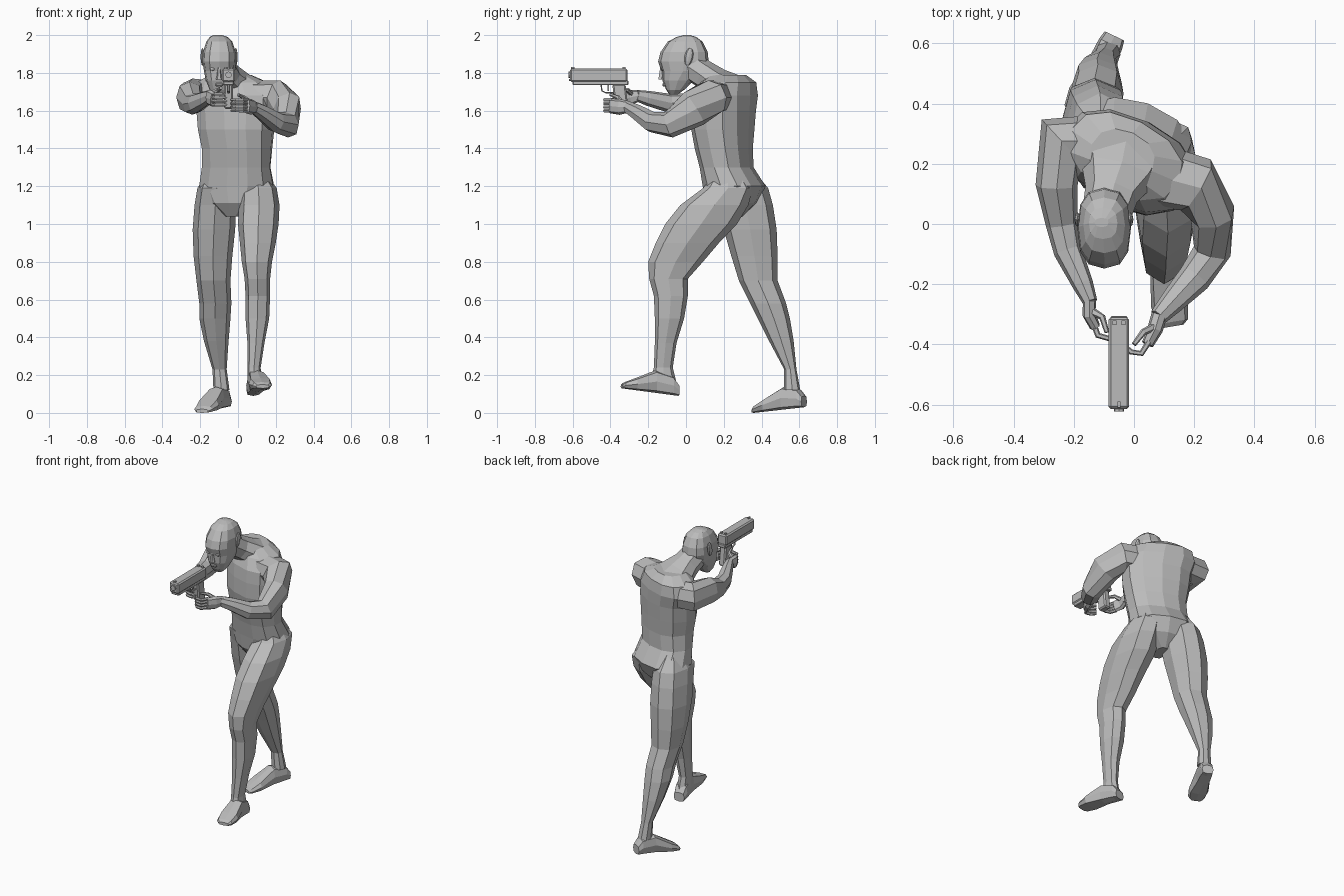
import bpy, bmesh, math
from mathutils import Vector, Matrix

CM = 0.01  # all measures below are centimetres
UP = Vector((0, 0, 1))

cube = bpy.data.objects.get("Cube")
if cube:
    bpy.data.objects.remove(cube, do_unlink=True)

grey = bpy.data.materials.new("plain_grey")
grey.use_nodes = True
grey.diffuse_color = (0.5, 0.5, 0.5, 1)
grey.node_tree.nodes["Principled BSDF"].inputs["Base Color"].default_value = grey.diffuse_color


def finish(name, bm):
    """Turn a bmesh into a flat shaded grey object."""
    bmesh.ops.recalc_face_normals(bm, faces=bm.faces[:])
    bmesh.ops.scale(bm, vec=Vector((CM, CM, CM)), verts=bm.verts[:])
    mesh = bpy.data.meshes.new(name)
    bm.to_mesh(mesh)
    bm.free()
    mesh.materials.append(grey)
    obj = bpy.data.objects.new(name, mesh)
    bpy.context.collection.objects.link(obj)
    return obj


def oval(centre, u, v, sides=8, power=0.85):
    """Ring of points on a slightly squared ellipse with half axes u and v."""
    def soft(value):
        return math.copysign(abs(value) ** power, value) if abs(value) > CM else 0
    angles = [math.tau * k / sides for k in range(sides)]
    return [Vector(centre) + u * soft(math.cos(a)) + v * soft(math.sin(a)) for a in angles]


def skin(name, rings):
    """Bridge rings of equal size and close both ends."""
    bm = bmesh.new()
    loops = [[bm.verts.new(p) for p in ring] for ring in rings]
    for low, high in zip(loops, loops[1:]):
        for k in range(len(low)):
            n = (k + 1) % len(low)
            bm.faces.new((low[k], low[n], high[n], high[k]))
    bm.faces.new(loops[0])
    bm.faces.new(loops[-1])
    return finish(name, bm)


def slices(name, bounds, sides=8, power=0.85):
    """Level slices, each given as left, right, front, back and height."""
    rings = []
    for left, right, front, back, z in bounds:
        middle = ((left + right) / 2, (front + back) / 2, z)
        u = Vector(((right - left) / 2, 0, 0))
        v = Vector((0, (back - front) / 2, 0))
        rings.append(oval(middle, u, v, sides, power))
    return skin(name, rings)


def limb(name, path, sides=8):
    """Tube across a path of x, y, z, half width, half height."""
    points = [Vector(p[:3]) for p in path]
    rings = []
    for i, (x, y, z, wide, tall) in enumerate(path):
        along = points[min(i + 1, len(path) - 1)] - points[max(i - 1, 0)]
        side = along.cross(UP).normalized()
        rise = side.cross(along).normalized()
        rings.append(oval(points[i], side * wide, rise * tall, sides))
    return skin(name, rings)


def box(name, x, y, z, bevel=0, shear=0):
    """Box from three ranges; shear leans its lower end backwards."""
    bm = bmesh.new()
    bmesh.ops.create_cube(bm, size=1)
    for v in bm.verts:
        low = v.co.z < 0
        v.co = [r[0] if c < 0 else r[1] for c, r in zip(v.co, (x, y, z))]
        v.co.y += shear if low else 0
    obj = finish(name, bm)
    if bevel:
        mod = obj.modifiers.new("bevel", "BEVEL")
        mod.width, mod.segments = bevel * CM, 1
    return obj


def ball(name, centre, size, tilt=0):
    bm = bmesh.new()
    bmesh.ops.create_uvsphere(bm, u_segments=8, v_segments=6, radius=1)
    move = Matrix.Translation(centre) @ Matrix.Rotation(tilt, 4, "X") @ Matrix.Diagonal((*size, 1))
    bmesh.ops.transform(bm, matrix=move, verts=bm.verts[:])
    return finish(name, bm)


def foot(name, heel, toe):
    """Wedge foot from heel to toe, both on the sole."""
    heel, toe = Vector(heel), Vector(toe)
    across = (toe - heel).cross(UP).normalized()
    shape = ((0, 3.6, 6), (0.1, 4.2, 10), (0.4, 4.6, 12), (0.75, 6.2, 6.5), (0.95, 5.2, 3.5), (1, 3.5, 2))
    rings = []
    for t, wide, tall in shape:
        spot = heel.lerp(toe, t) + UP * tall / 2
        rings.append(oval(spot, across * wide, UP * tall / 2, power=0.6))
    skin(name, rings)


# Torso: turned slices given as x, y, z, half width, half depth, turn
torso = []
for x, y, z, wide, deep, turn in (
        (-2, 23, 104, 4, 7, -15), (-1, 24, 111, 15, 13, -18), (-0.7, 25.5, 120, 20.5, 15.5, -20),
        (-1, 21.5, 130, 19, 13, -20), (-0.5, 20, 140, 19.3, 14, -22), (-1, 19.5, 150, 21, 15, -24),
        (-1, 20, 160, 22, 15, -25), (-2, 21, 168, 23.5, 14.5, -26), (-3, 22.5, 175, 20, 12.5, -26),
        (-4, 22, 179, 11, 9, -24)):
    spin = Matrix.Rotation(math.radians(turn), 3, "Z")
    torso.append(oval((x, y, z), spin @ Vector((wide, 0, 0)), spin @ Vector((0, deep, 0)), 12, 0.88))
skin("torso", torso)

# Legs: the left one forward and bent, the right one stretched back
slices("left_leg", (
    (5, 14, 16, 29, 128), (1, 20.5, 9, 35.5, 119), (0.5, 22, -3, 33, 110), (0, 21.5, -11, 27, 100),
    (1, 20, -16, 17.5, 90), (2, 18, -20, 9, 80), (3.5, 17, -19.5, 1, 71), (4, 17, -17, 1, 62),
    (4, 16.5, -16.5, -1, 50), (5, 14, -16.5, -5, 37), (5, 12, -17, -7, 24), (5, 12.5, -19, -5, 16)))
slices("right_leg", (
    (-16, -6, 22, 36, 128), (-21.5, -1, 14, 43.5, 119), (-23, -1, 17, 46, 110), (-24, -1.5, 20, 48, 97),
    (-23.5, -3, 24, 48.5, 83), (-22, -4, 28, 48.5, 70), (-20.5, -3.5, 34, 53, 58),
    (-20.5, -4, 38, 55, 50), (-18, -5, 44, 57, 38), (-13.5, -6, 52, 58.5, 23), (-13, -4.5, 52, 60.5, 12)))
foot("left_foot", (8, -4, 9), (13, -34, 13))
foot("right_foot", (-6.5, 62.5, 3), (-19, 36, 0))

# Arms, both reaching forward
limb("left_arm", (
    (5, 16.5, 167, 11, 9), (20.5, 13, 167, 9.8, 9.3), (26, 4, 161, 7.5, 10), (26, -9, 152.5, 6.3, 7),
    (20, -18, 154, 5.5, 5.5), (13, -25.5, 159, 4.2, 4.2), (8, -31, 162, 3, 3.2)))
limb("right_arm", (
    (-10, 27.5, 167, 9, 8.5), (-24, 27.5, 168, 9.8, 9), (-25.7, 13, 167, 7, 8.3), (-24, 0, 163.5, 5.3, 5.7),
    (-22, -9, 164, 4.7, 5), (-17, -20, 166.5, 3.5, 4), (-14.5, -26, 168, 2.4, 3)))

# Hands: a palm, a thumb and four fingers curling towards the grip
limb("left_palm", ((8.5, -30, 162, 2.7, 3), (7, -35, 162, 2.6, 4.2), (4.5, -40, 162.5, 2, 3.9)))
limb("right_palm", ((-14.7, -25, 168, 2.2, 3), (-15, -30, 167, 2.2, 4.2), (-13, -34, 166, 1.8, 4)))
for k in range(4):
    z = 160 + 1.9 * k
    limb(f"left_finger_{k}", ((5, -39, z, 1, 1), (2.5, -43, z, 1, 1), (-1, -42.5, z, 0.9, 0.9),
                              (-3.5, -40, z, 0.7, 0.7)), 6)
    z += 3
    limb(f"right_finger_{k}", ((-13.5, -33, z, 1, 1), (-12, -37, z, 1, 1), (-8.5, -38, z, 0.9, 0.9),
                               (-6, -37.5, z, 0.7, 0.7)), 6)
limb("left_thumb", ((7, -34, 164, 1.4, 1.4), (3, -36, 167, 1.1, 1.1), (0, -40, 168.5, 0.8, 0.8)), 6)
limb("right_thumb", ((-14, -29, 169, 1.4, 1.4), (-10.5, -31, 171, 1.1, 1.1), (-9, -36, 172, 0.8, 0.8)), 6)

# Neck flaring into the shoulders, and head
limb("neck", ((-3, 26, 170, 17, 9), (-5, 17, 174.5, 13, 8), (-7.5, 10, 179, 9, 7.5), (-9.5, 2, 184, 8, 7.5)))
slices("head", (
    (-13, -7, -8.8, -4.5, 168.5), (-15, -4.5, -10.5, -1, 171), (-17, -2.5, -12.5, 4, 176),
    (-18, -1.5, -13, 10, 181), (-18.8, -1, -14.8, 12, 186), (-18.5, -1.2, -13.5, 11.5, 191),
    (-16.8, -3, -9.7, 8.8, 196.5), (-15, -5.5, -5, 5.5, 199), (-13, -8.5, -1, 2, 200)), 12, 0.78)
slices("nose", ((-11.8, -8.2, -14.8, -11, 176.5), (-11.3, -8.7, -14.6, -11, 178),
                (-10.6, -9.4, -13.6, -11, 184)), 6)
box("lips", (-12, -8), (-12.5, -9), (172.8, 174.6), 0.5)
for side in (-1, 1):
    name = "left" if side > 0 else "right"
    ball(name + "_eye", (-10 + side * 3.6, -12.2, 182), (1.5, 1, 0.9))
    ball(name + "_ear", (-10 + side * 8.8, 1.5, 188.5), (1, 2.3, 4.8), -0.2)

# Pistol
middle = -5
box("pistol_slide", (middle - 3.4, middle + 3.4), (-61.5, -31), (175.3, 182.2), 0.8)
box("pistol_frame", (middle - 2.8, middle + 2.8), (-60, -30.5), (173.5, 176), 0.4)
box("pistol_grip", (middle - 2.3, middle + 2.3), (-39, -32), (161, 174), 0.8, shear=1.5)
box("front_sight", (middle - 0.5, middle + 0.5), (-61, -59), (182, 183))
for side in (-1, 1):
    spot = middle + side * 1.5
    box("rear_sight", (spot - 0.7, spot + 0.7), (-33.5, -32), (182, 183))
limb("pistol_barrel", ((middle, -62.3, 179, 1.7, 1.7), (middle, -58, 179, 1.7, 1.7)))
limb("guide_rod", ((middle, -62, 176.2, 0.6, 0.6), (middle, -58, 176.2, 0.6, 0.6)), 6)
box("trigger", (middle - 0.4, middle + 0.4), (-41.5, -40.7), (170.5, 174))
limb("trigger_guard", ((middle, -45, 174, 0.7, 0.4), (middle, -44.5, 170.5, 0.7, 0.4),
                       (middle, -42.5, 169.5, 0.7, 0.4), (middle, -37, 169.5, 0.7, 0.4)), 6)
